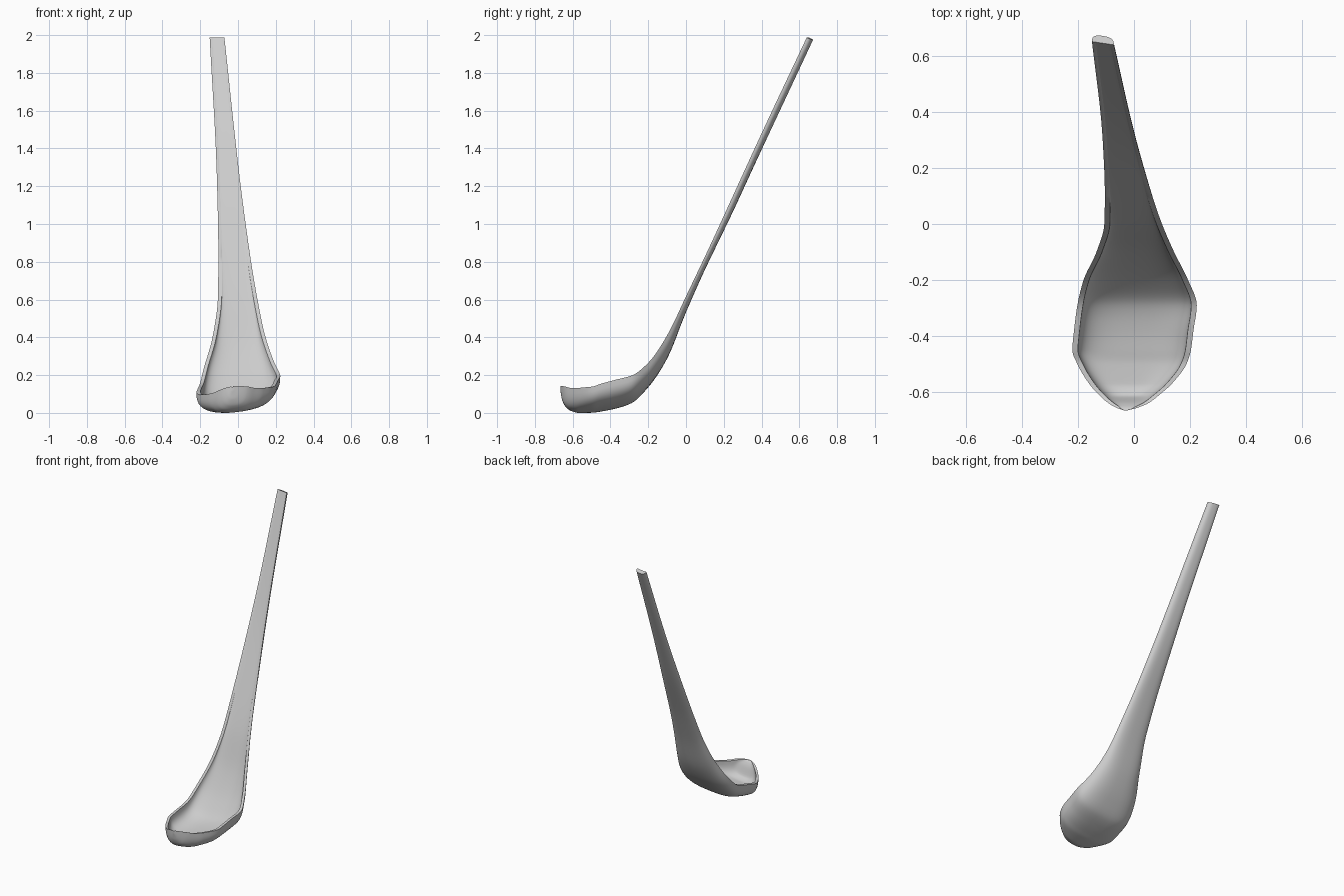
import bpy, bmesh, math

if "Cube" in bpy.data.objects:
    bpy.data.objects.remove(bpy.data.objects["Cube"])

# Stations along the spoon: y, left x, right x, rim z, keel z, inside floor z
STATIONS = [
    (-0.665, -0.036, -0.024, 0.157, 0.135, 0.154),
    (-0.657, -0.060, 0.008, 0.154, 0.088, 0.150),
    (-0.640, -0.090, 0.050, 0.147, 0.052, 0.125),
    (-0.610, -0.125, 0.090, 0.135, 0.028, 0.052),
    (-0.570, -0.160, 0.135, 0.130, 0.018, 0.037),
    (-0.500, -0.202, 0.187, 0.131, 0.020, 0.038),
    (-0.450, -0.220, 0.203, 0.145, 0.027, 0.045),
    (-0.380, -0.214, 0.212, 0.163, 0.040, 0.058),
    (-0.290, -0.202, 0.224, 0.187, 0.068, 0.088),
    (-0.200, -0.180, 0.193, 0.265, 0.150, 0.180),
    (-0.100, -0.134, 0.143, 0.420, 0.300, 0.350),
    (0.000, -0.106, 0.100, 0.630, 0.550, 0.610),
    (0.100, -0.104, 0.065, 0.840, 0.798, 0.836),
    (0.300, -0.112, 0.008, 1.265, 1.248, 1.263),
    (0.645, -0.150, -0.072, 2.000, 1.988, 1.999),
]
STEPS, SIDES = 6, 24


def slopes(col):
    """Monotone tangents so the loft never overshoots its stations."""
    y = [s[0] for s in STATIONS]
    v = [s[col] for s in STATIONS]
    d = [(v[i + 1] - v[i]) / (y[i + 1] - y[i]) for i in range(len(y) - 1)]
    mid = [2 * a * b / (a + b) if a * b > 0 else 0 for a, b in zip(d, d[1:])]
    return [d[0]] + mid + [d[-1]]


TANGENTS = [None] + [slopes(c) for c in range(1, 6)]


def station(i, t):
    a, b = STATIONS[i], STATIONS[i + 1]
    h = b[0] - a[0]
    out = [a[0] + t * h]
    for c in range(1, 6):
        m0, m1 = TANGENTS[c][i] * h, TANGENTS[c][i + 1] * h
        out.append((2*t**3 - 3*t*t + 1) * a[c] + (t**3 - 2*t*t + t) * m0
                   + (3*t*t - 2*t**3) * b[c] + (t**3 - t*t) * m1)
    return out


def blend(x, a, b):
    t = min(1, max(0, (x - a) / (b - a)))
    return t * t * (3 - 2 * t)


def section(y, xl, xr, rim, keel, floor):
    """Closed loop: outside U from left to right, then inside U back."""
    mid, half = (xl + xr) / 2, (xr - xl) / 2
    wall = min(0.02 - 0.007 * blend(y, 0, 0.3), half * 0.35)
    lean = 0.026 * blend(y, -0.05, 0.25)
    tilt = 0.11 * (1 - blend(y, -0.35, 0.0))
    skew = 0.15 * blend(y, 0.1, 0.5)
    pts = []
    for w, low, shift, sign in ((half, keel, lean, 1), (half - wall, floor, 0, -1)):
        for k in range(SIDES + 1):
            a = sign * math.pi * (k / SIDES - 0.5)
            s, c = math.sin(a), max(0, math.cos(a))
            x = mid + w * math.copysign(abs(s) ** (2 / 2.8), s)
            depth = c ** (2 / 2.8)
            pts.append((x, y + shift * depth - skew * (x - mid),
                        rim + (low - rim) * depth + tilt * x))
    return pts


# Spoon: bowl and handle as one lofted shell
rows = [station(i, k / STEPS) for i in range(len(STATIONS) - 1) for k in range(STEPS)]
rows.append(station(len(STATIONS) - 2, 1))
bm = bmesh.new()
loops = [[bm.verts.new(p) for p in section(*r)] for r in rows]
n = len(loops[0])
for a, b in zip(loops, loops[1:]):
    for k in range(n):
        bm.faces.new((a[k], a[(k + 1) % n], b[(k + 1) % n], b[k]))

# End caps: strips between the outside and inside curves
for loop in (loops[0], loops[-1]):
    for k in range(SIDES):
        bm.faces.new((loop[k], loop[k + 1], loop[n - 2 - k], loop[n - 1 - k]))
bmesh.ops.recalc_face_normals(bm, faces=bm.faces)

# Rest the bowl on the ground
low = min(v.co.z for v in bm.verts)
bmesh.ops.translate(bm, verts=bm.verts, vec=(0, 0, -low))
mesh = bpy.data.meshes.new("spoon")
bm.to_mesh(mesh)
bm.free()
spoon = bpy.data.objects.new("spoon", mesh)
bpy.context.collection.objects.link(spoon)
bpy.context.view_layer.objects.active = spoon
spoon.select_set(True)
bpy.ops.object.shade_smooth_by_angle(angle=math.radians(40))
